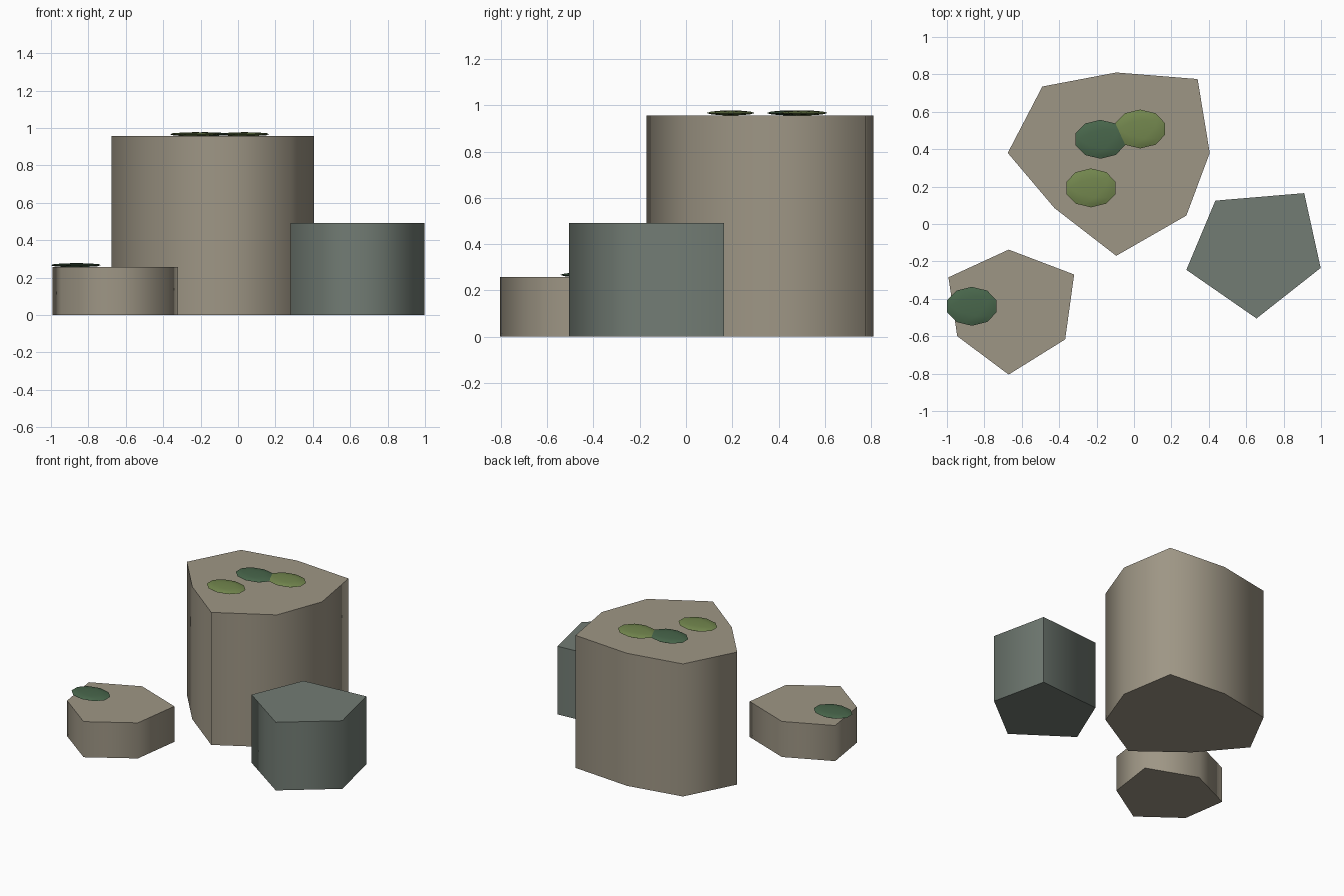
import bpy
import bmesh
from math import radians

cube = bpy.data.objects.get("Cube")
if cube:
    bpy.data.objects.remove(cube, do_unlink=True)


def material(name, srgb):
    linear = [((c / 255 + 0.055) / 1.055) ** 2.4 for c in srgb]
    mat = bpy.data.materials.new(name)
    mat.use_nodes = True
    mat.diffuse_color = (*linear, 1)
    bsdf = mat.node_tree.nodes["Principled BSDF"]
    bsdf.inputs["Base Color"].default_value = (*linear, 1)
    bsdf.inputs["Roughness"].default_value = 0.9
    return mat


taupe = material("taupe stone", (158, 150, 133))
slate = material("slate stone", (114, 124, 116))
dark_moss = material("dark moss", (72, 102, 75))
light_moss = material("light moss", (115, 135, 78))


def add_object(name, bm, mat):
    mesh = bpy.data.meshes.new(name)
    bmesh.ops.recalc_face_normals(bm, faces=bm.faces)
    bm.to_mesh(mesh)
    bm.free()
    mesh.materials.append(mat)
    obj = bpy.data.objects.new(name, mesh)
    bpy.context.collection.objects.link(obj)
    bpy.ops.object.select_all(action="DESELECT")
    obj.select_set(True)
    bpy.context.view_layer.objects.active = obj
    # Rounded shading around the sides, crisp rims
    bpy.ops.object.shade_smooth_by_angle(angle=radians(80))
    return obj


def rock(name, outline, height, mat):
    """Extrude a ground outline straight up into a flat-topped stone."""
    bm = bmesh.new()
    base = bm.faces.new([bm.verts.new((x, y, 0)) for x, y in outline])
    top = bmesh.ops.extrude_face_region(bm, geom=[base], use_keep_orig=True)
    for v in top["geom"]:
        if isinstance(v, bmesh.types.BMVert):
            v.co.z = height
    return add_object(name, bm, mat)


def moss(name, x, y, z, mat):
    """Flattened low-poly ball lying on a stone."""
    bm = bmesh.new()
    bmesh.ops.create_icosphere(bm, subdivisions=2, radius=1)
    bmesh.ops.scale(bm, vec=(0.139, 0.104, 0.011), verts=bm.verts)
    obj = add_object(name, bm, mat)
    obj.location = (x, y, z)
    return obj


# Stones
rock("tall_rock", [(-0.095, 0.81), (-0.49, 0.735), (-0.675, 0.38), (-0.425, 0.085),
                   (-0.095, -0.17), (0.28, 0.045), (0.405, 0.38), (0.34, 0.775)], 0.957, taupe)
rock("low_rock", [(-0.67, -0.137), (-0.992, -0.285), (-0.945, -0.6),
                  (-0.67, -0.805), (-0.368, -0.617), (-0.32, -0.27)], 0.257, taupe)
rock("slate_rock", [(0.91, 0.165), (0.435, 0.125), (0.28, -0.245),
                    (0.655, -0.505), (0.998, -0.235)], 0.492, slate)

# Moss patches
moss("moss_middle", -0.18, 0.453, 0.967, dark_moss)
moss("moss_back", 0.033, 0.508, 0.967, light_moss)
moss("moss_front", -0.23, 0.193, 0.967, light_moss)
moss("moss_low", -0.867, -0.44, 0.267, dark_moss)
